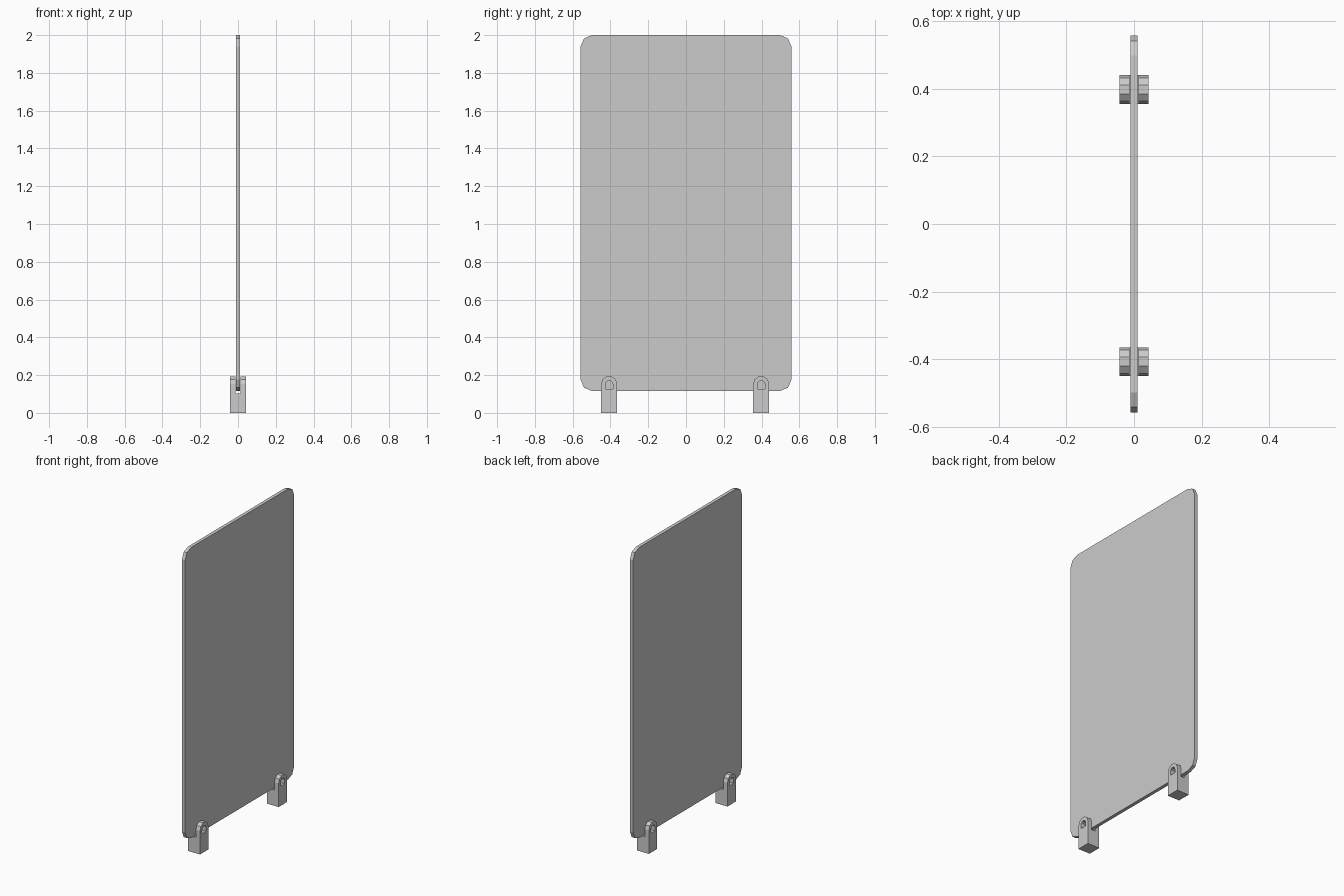
import bpy, bmesh, math

if "Cube" in bpy.data.objects:
    bpy.data.objects.remove(bpy.data.objects["Cube"])


def extrude_profile(name, pts, half, loc=(0, 0, 0), helper=False):
    """Prism from a (y, z) outline, extruded along x from -half to +half."""
    bm = bmesh.new()
    face = bm.faces.new([bm.verts.new((-half, y, z)) for y, z in pts])
    res = bmesh.ops.extrude_face_region(bm, geom=[face])
    verts = [g for g in res["geom"] if isinstance(g, bmesh.types.BMVert)]
    bmesh.ops.translate(bm, verts=verts, vec=(2 * half, 0, 0))
    bmesh.ops.recalc_face_normals(bm, faces=bm.faces[:])
    mesh = bpy.data.meshes.new(name)
    bm.to_mesh(mesh)
    bm.free()
    obj = bpy.data.objects.new(name, mesh)
    obj.location = loc
    obj.hide_render = helper
    bpy.context.collection.objects.link(obj)
    return obj


def arc(cy, cz, r, start, end, segments):
    out = []
    for i in range(segments + 1):
        a = math.radians(start + (end - start) * i / segments)
        out.append((cy + r * math.cos(a), cz + r * math.sin(a)))
    return out


def arch(r, bottom, spring):
    """Rectangle with a five-sided round top."""
    return [(-r, bottom), (r, bottom)] + arc(0, spring, r, 0, 180, 5)


# Upright panel with clipped round corners
W, BOTTOM, TOP, R = 0.558, 0.116, 2.0, 0.06
outline = []
for k, (cy, cz) in enumerate([(W - R, TOP - R), (R - W, TOP - R),
                              (R - W, BOTTOM + R), (W - R, BOTTOM + R)]):
    outline += arc(cy, cz, R, 90 * k, 90 * k + 90, 2)
extrude_profile("screen_panel", outline, 0.011)

# Slotted clamp feet with an arched window through both cheeks
for side, y in (("left", -0.407), ("right", 0.398)):
    foot = extrude_profile("clamp_foot_" + side, arch(0.0425, 0, 0.153), 0.0425, (0, y, 0))
    slot = extrude_profile("slot_cutter", [(-0.1, 0.102), (0.1, 0.102), (0.1, 0.3), (-0.1, 0.3)],
                           0.0135, (0, y, 0), True)
    window = extrude_profile("window_cutter", arch(0.02, 0.126, 0.151), 0.1, (0, y, 0), True)
    for cutter in (slot, window):
        mod = foot.modifiers.new("cut", 'BOOLEAN')
        mod.operation = 'DIFFERENCE'
        mod.solver = 'EXACT'
        mod.object = cutter
    # Bake the cuts, then drop the cutters
    bpy.context.view_layer.update()
    deps = bpy.context.evaluated_depsgraph_get()
    baked = bpy.data.meshes.new_from_object(foot.evaluated_get(deps))
    foot.modifiers.clear()
    foot.data = baked
    for cutter in (slot, window):
        bpy.data.objects.remove(cutter)
